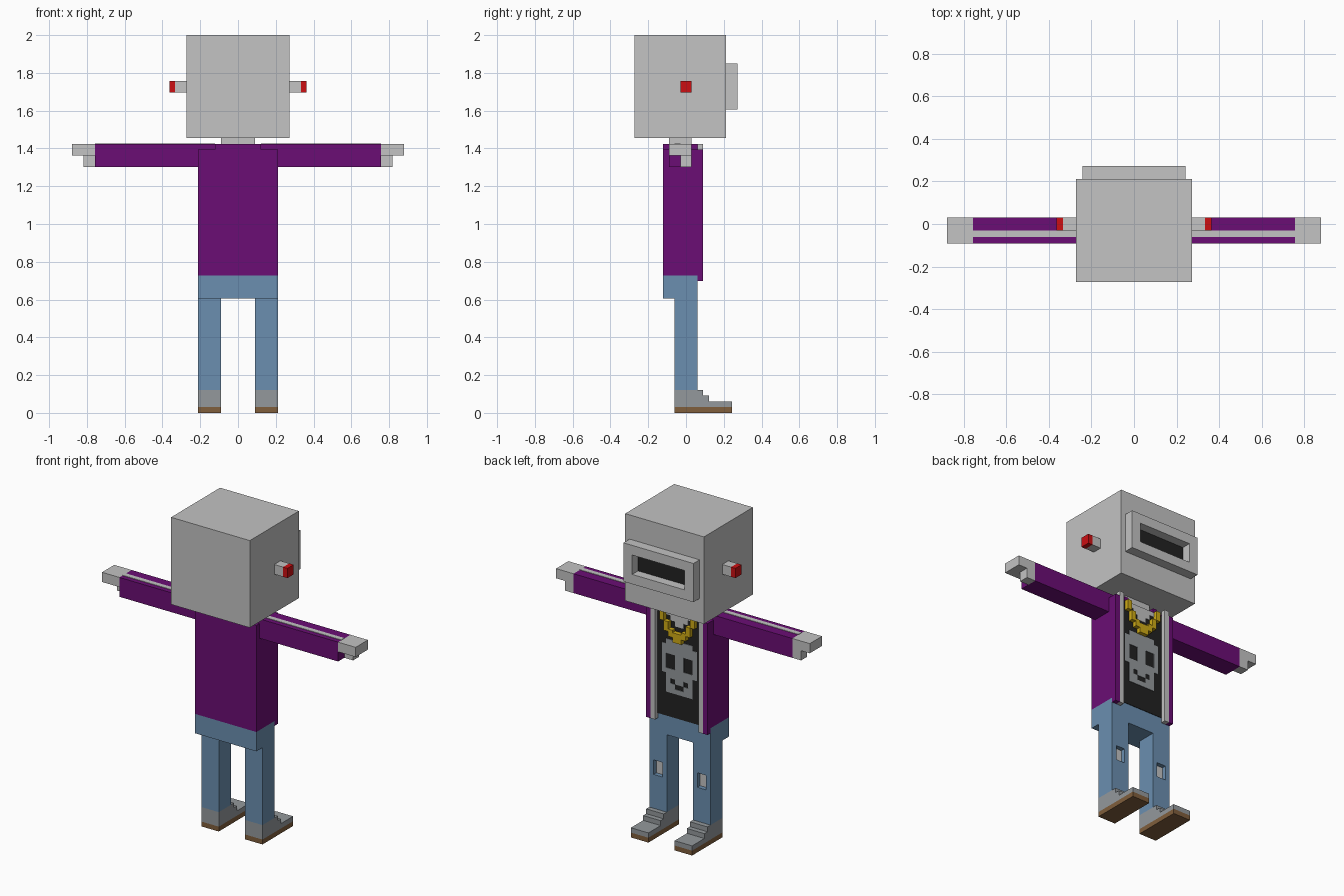
import bpy, bmesh

if "Cube" in bpy.data.objects:
    bpy.data.objects.remove(bpy.data.objects["Cube"])

V = 2 / 66  # one block unit


def material(name, r, g, b):
    def lin(c):
        c /= 255
        return c / 12.92 if c <= 0.04045 else ((c + 0.055) / 1.055) ** 2.4
    m = bpy.data.materials.new(name)
    m.diffuse_color = (lin(r), lin(g), lin(b), 1)
    m.use_nodes = True
    m.node_tree.nodes["Principled BSDF"].inputs["Base Color"].default_value = m.diffuse_color
    return m


SKIN = material("light_gray", 195, 195, 195)
PURPLE = material("purple", 107, 13, 117)
DENIM = material("denim_blue", 107, 143, 176)
SHOE = material("shoe_gray", 148, 153, 156)
SOLE = material("sole_brown", 128, 94, 60)
RED = material("red", 204, 15, 18)
BLACK = material("black", 34, 34, 34)
GOLD = material("gold", 208, 172, 22)


def blocks(name, mat, boxes, mirror=False):
    """Boxes given as (x0, x1, y0, y1, z0, z1) in block units."""
    bm = bmesh.new()
    todo = list(boxes)
    if mirror:
        todo += [(-b[1], -b[0], *b[2:]) for b in boxes]
    for x0, x1, y0, y1, z0, z1 in todo:
        verts = bmesh.ops.create_cube(bm, size=1)["verts"]
        for v in verts:
            v.co = ((x0 + (v.co.x + 0.5) * (x1 - x0)) * V,
                    (y0 + (v.co.y + 0.5) * (y1 - y0)) * V,
                    (z0 + (v.co.z + 0.5) * (z1 - z0)) * V)
    me = bpy.data.meshes.new(name)
    bm.to_mesh(me)
    bm.free()
    me.materials.append(mat)
    ob = bpy.data.objects.new(name, me)
    bpy.context.collection.objects.link(ob)
    return ob


def ring(x, y, z, hole_x, hole_z):
    """Four boxes around a rectangular hole running along y."""
    return [(x[0], x[1], *y, z[0], hole_z[0]), (x[0], x[1], *y, hole_z[1], z[1]),
            (x[0], hole_x[0], *y, *hole_z), (hole_x[1], x[1], *y, *hole_z)]


# Head, visor and ear bolts
blocks("head", SKIN, [(-9, 9, -9, 7, 48, 66)])
blocks("visor_frame", SKIN, ring((-8, 8), (7, 9), (53, 61), (-6, 6), (55, 59)))
blocks("visor_slot", BLACK, [(-6, 6, 6.9, 7.1, 55, 59)])
blocks("ear_bolts", SKIN, [(9, 11, -1, 1, 56, 58)], True)
blocks("ear_tips", RED, [(11, 12, -1, 1, 56, 58)], True)
blocks("neck", SKIN, [(-3, 3, -3, 1, 46, 48)])

# Jacket
blocks("jacket_body", PURPLE, [(-7, 7, -4, 2, 24, 46)])
blocks("jacket_collar", PURPLE, [(-4, 4, -4, -3, 46, 47), (3, 4, -3, 2, 46, 47),
                                 (-4, -3, -3, 2, 46, 47)])
blocks("jacket_flaps", PURPLE, [(6, 7, 2, 3, 23, 46)], True)
blocks("jacket_trim", SKIN, [(5, 6, 2, 3, 23, 47)], True)

# Arms and hands
blocks("sleeves", PURPLE, [(4, 25, -3, 1, 43, 47)], True)
blocks("sleeve_stripes", SKIN, [(4, 25, -2, -1, 46.9, 47.1)], True)
blocks("hands", SKIN, [(25, 29, -3, 1, 45, 47)], True)
blocks("thumbs", SKIN, [(25, 27, -1, 1, 43, 45)], True)

# Shirt with printed skull and open neckline
blocks("shirt", BLACK, [(-5, 5, 1.9, 2.1, 24, 46)])
blocks("neckline", SKIN, [(-3, 3, 2, 2.2, 45, 46), (-2, 2, 2, 2.2, 44, 45),
                          (-1, 1, 2, 2.2, 43, 44)])
SKULL = [".XXXXXX.",
         "XXXXXXXX",
         "XXXXXXXX",
         "X..XX..X",
         "X..XX..X",
         "X..XX..X",
         "XXXXXXXX",
         ".XXXXXX.",
         ".X.XX.X.",
         ".XX..XX.",
         ".XXXXXX."]
blocks("skull_print", SHOE, [(i - 4, i - 3, 2, 2.2, 39 - r, 40 - r)
                             for r, row in enumerate(SKULL)
                             for i, c in enumerate(row) if c == "X"])

# Necklace
blocks("necklace", GOLD, [(3, 4, 2, 3, 44, 46), (2, 3, 2, 3, 42, 44),
                          (1, 2, 2, 3, 41, 42.5), (0, 1, 2, 3, 40, 42)], True)

# Jeans with torn knees
blocks("hips", DENIM, [(-7, 7, -4, 2, 20, 24)])
blocks("legs", DENIM, [(3, 7, -2, 1, 4, 20)]
       + ring((3, 7), (1, 2), (4, 20), (4, 6), (11, 14)), True)
blocks("knees", SKIN, [(4, 6, 0.9, 1.1, 11, 14)], True)

# Shoes
blocks("soles", SOLE, [(3, 7, -2, 8, 0, 1)], True)
blocks("shoes", SHOE, [(3, 7, -2, 8, 1, 2), (3, 7, -2, 4, 2, 3),
                       (3, 7, -2, 3, 3, 4)], True)
